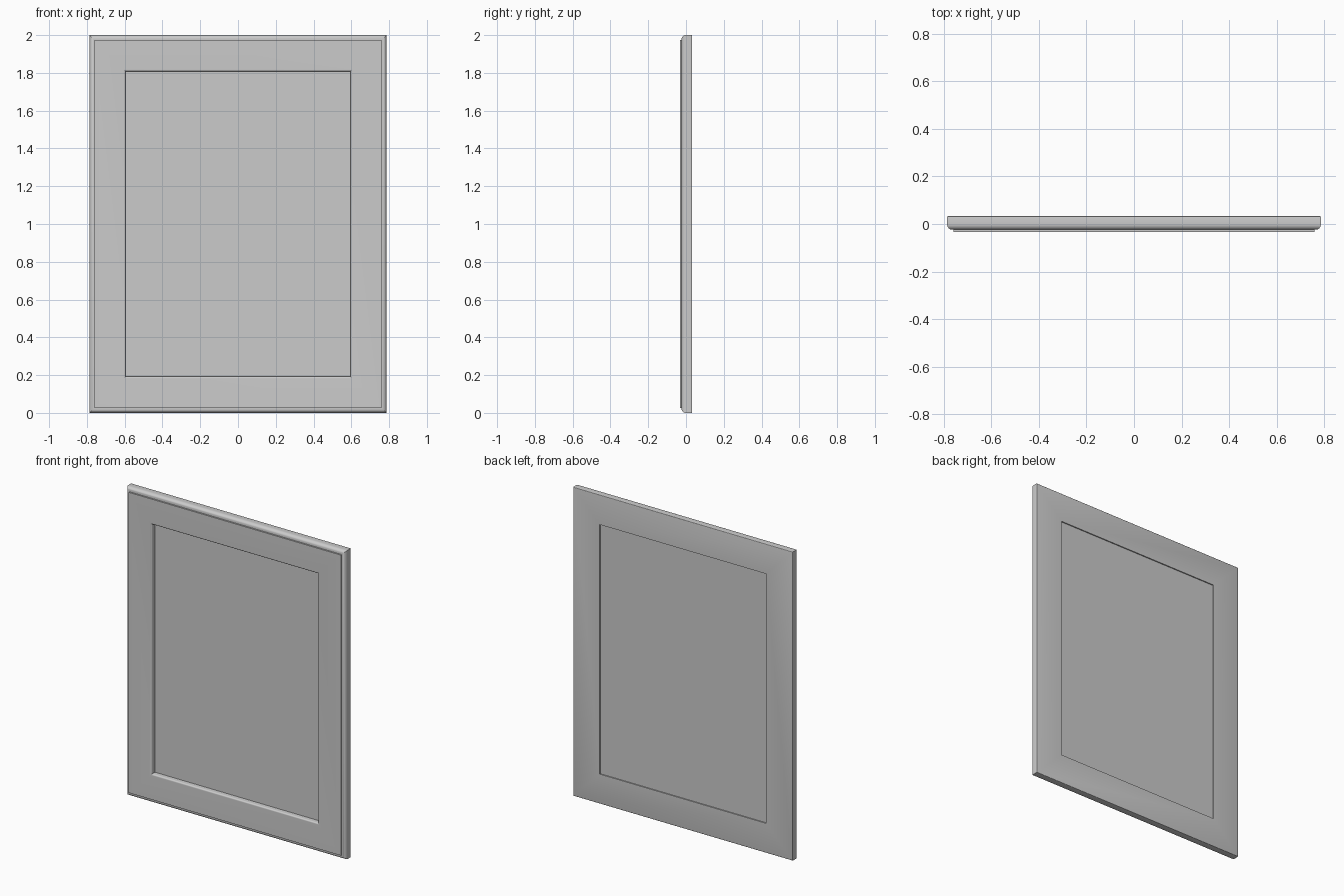
import bpy, bmesh, math

if "Cube" in bpy.data.objects:
    bpy.data.objects.remove(bpy.data.objects["Cube"], do_unlink=True)

HALF_W, HEIGHT, HALF_D = 0.787, 2.0, 0.033
RAIL = 0.192          # frame width
PANEL_FRONT, PANEL_BACK = 0.0, 0.026

grey = bpy.data.materials.new("painted grey")
grey.use_nodes = True
grey.diffuse_color = (0.6, 0.6, 0.6, 1)
grey.node_tree.nodes["Principled BSDF"].inputs["Base Color"].default_value = (0.6, 0.6, 0.6, 1)


def arc(cx, cy, r, start, end, steps=6):
    """Points of an arc in the (inset, depth) plane."""
    angles = [math.radians(start + (end - start) * i / steps) for i in range(steps + 1)]
    return [(cx + r * math.cos(a), cy + r * math.sin(a)) for a in angles]


def add_object(name, bm):
    bmesh.ops.recalc_face_normals(bm, faces=bm.faces)
    mesh = bpy.data.meshes.new(name)
    bm.to_mesh(mesh)
    bm.free()
    mesh.materials.append(grey)
    obj = bpy.data.objects.new(name, mesh)
    bpy.context.collection.objects.link(obj)
    return obj


# Frame moulding: rounded back edge, rounded outer edge, step, softened inner lip
profile = arc(0.005, HALF_D - 0.005, 0.005, 90, 180, 3)
profile += arc(0.022, -0.002, 0.022, 180, 270, 8)
profile += [(0.027, -0.024), (0.027, -HALF_D)]
profile += arc(RAIL - 0.010, -HALF_D + 0.010, 0.010, -90, 0, 5)
profile += [(RAIL, HALF_D)]

# Sweep the moulding round the four mitred corners
bm = bmesh.new()
rings = []
for sx, sz in ((-1, -1), (1, -1), (1, 1), (-1, 1)):
    rings.append([bm.verts.new((sx * (HALF_W - u), y, HEIGHT / 2 + sz * (HEIGHT / 2 - u)))
                  for u, y in profile])
n = len(profile)
for k in range(4):
    a, b = rings[k], rings[(k + 1) % 4]
    for i in range(n):
        j = (i + 1) % n
        bm.faces.new((a[i], a[j], b[j], b[i]))
frame = add_object("door_frame", bm)

# Flat recessed panel, its edges tucked into the frame
bm = bmesh.new()
bmesh.ops.create_cube(bm, size=1)
tuck = 0.01
for v in bm.verts:
    v.co.x *= 2 * (HALF_W - RAIL + tuck)
    v.co.y = PANEL_FRONT if v.co.y < 0 else PANEL_BACK
    v.co.z = HEIGHT / 2 + v.co.z * (HEIGHT - 2 * RAIL + 2 * tuck)
add_object("centre_panel", bm)

# Smooth the rounded edges only
bpy.ops.object.select_all(action="DESELECT")
frame.select_set(True)
bpy.context.view_layer.objects.active = frame
bpy.ops.object.shade_smooth_by_angle(angle=math.radians(35))
